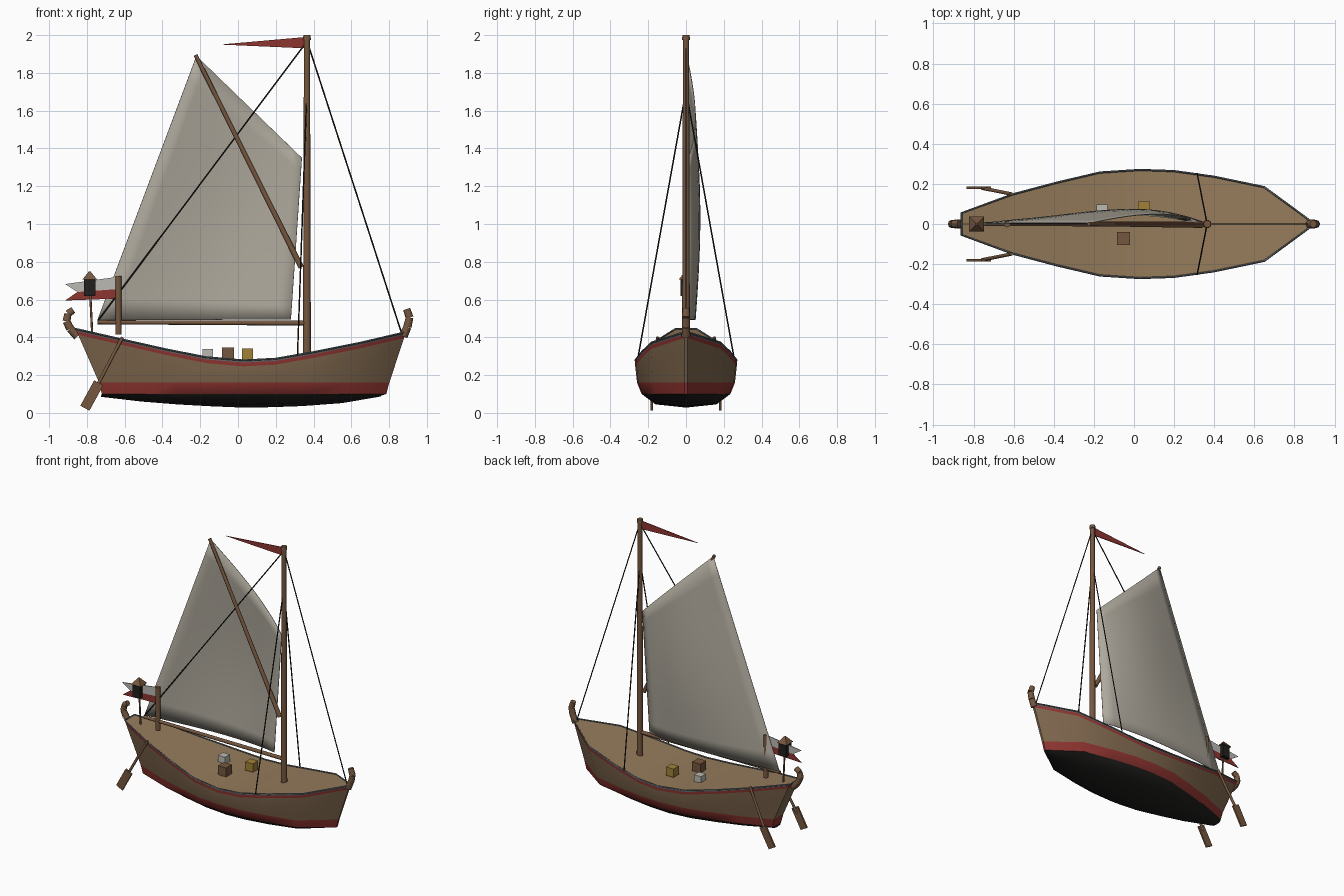
import bpy, bmesh, math
from mathutils import Vector

if "Cube" in bpy.data.objects:
    bpy.data.objects.remove(bpy.data.objects["Cube"])


def mat(name, r, g, b):
    m = bpy.data.materials.new(name)
    m.diffuse_color = (r, g, b, 1)
    m.use_nodes = True
    m.node_tree.nodes["Principled BSDF"].inputs["Base Color"].default_value = m.diffuse_color
    return m


HULL = mat("hull_wood", .21, .135, .075)
DECK = mat("deck_wood", .30, .20, .105)
SPAR = mat("spar_wood", .18, .095, .05)
RED = mat("red", .27, .035, .03)
BLACK = mat("black", .015, .014, .013)
RAIL = mat("rail_grey", .12, .14, .15)
CLOTH = mat("cloth", .42, .39, .33)
WHITE = mat("pale", .50, .49, .45)
GOLD = mat("gold", .36, .22, .04)


def mesh_obj(name, verts, faces, mats, idx=None, smooth=False):
    me = bpy.data.meshes.new(name)
    me.from_pydata([tuple(v) for v in verts], [], faces)
    for m in mats:
        me.materials.append(m)
    if idx:
        for p, i in zip(me.polygons, idx):
            p.material_index = i
    bm = bmesh.new()
    bm.from_mesh(me)
    bmesh.ops.remove_doubles(bm, verts=bm.verts, dist=1e-5)
    bmesh.ops.recalc_face_normals(bm, faces=bm.faces)
    bm.to_mesh(me)
    bm.free()
    ob = bpy.data.objects.new(name, me)
    bpy.context.collection.objects.link(ob)
    if smooth:
        smooth_obj(ob)
    return ob


def smooth_obj(ob, angle=35):
    bpy.ops.object.select_all(action='DESELECT')
    ob.select_set(True)
    bpy.context.view_layer.objects.active = ob
    bpy.ops.object.shade_smooth_by_angle(angle=math.radians(angle))


def rod(name, a, b, r1, r2=None, m=SPAR, sides=10):
    a, b = Vector(a), Vector(b)
    r2 = r1 if r2 is None else r2
    bpy.ops.mesh.primitive_cone_add(vertices=sides, radius1=r1, radius2=r2, depth=(b - a).length,
                                    location=(a + b) / 2,
                                    rotation=(b - a).to_track_quat('Z', 'Y').to_euler())
    ob = bpy.context.object
    ob.name = name
    ob.data.materials.append(m)
    if sides > 6:
        smooth_obj(ob, 50)
    return ob


def box(name, loc, size, m, rot=(0, 0, 0)):
    bpy.ops.mesh.primitive_cube_add(size=1, location=loc, rotation=rot)
    ob = bpy.context.object
    ob.name = name
    ob.scale = size
    ob.data.materials.append(m)
    return ob


def sheet(name, outline, m, y=0):
    ob = mesh_obj(name, [(x, y, z) for x, z in outline], [list(range(len(outline)))], [m])
    s = ob.modifiers.new("thickness", 'SOLIDIFY')
    s.thickness, s.offset = .005, 0
    return ob


# Hull stations: x, half width, sheer height, keel height
stations = [(-.86, .055, .445, .085), (-.605, .148, .387, .06), (-.383, .207, .337, .045),
            (-.17, .257, .295, .035), (.03, .27, .278, .028), (.2, .264, .287, .03),
            (.40, .236, .322, .036), (.65, .184, .372, .052), (.89, .008, .428, .087)]


def section(x, w, s, k):
    """Half section, from the rail down to the keel."""
    low = .855 if x < 0 else .90
    out = []
    for z, f in ((s, 1), (s - .012, 1), (s - .032, .995), (.16, .96), (.1, .87)):
        t = (s - z) / (s - .16)
        kx = 1 + (low - 1) * min(t, 1) - max(t - 1, 0) * .08
        out.append((x * kx, w * f, z))
    kx = .843 if x < 0 else .85
    out.append((x * kx, w * .6, k * .6 + .1 * .4 - .012 * (1 - abs(x))))
    out.append((x * kx, 0, k))
    return out


verts, faces, idx = [], [], []
for st in stations:
    half = section(*st)
    verts += half + [(x, -y, z) for x, y, z in reversed(half[:-1])]
n = 13
band = [RAIL, RED, HULL, RED, BLACK]
band_of = [0, 1, 2, 1, 3, 3, 3, 3, 1, 2, 1, 0]
for i in range(len(stations) - 1):
    for j in range(n - 1):
        a = i * n + j
        faces.append((a, a + 1, a + n + 1, a + n))
        idx.append(band_of[j])
for base in (0, (len(stations) - 1) * n):
    for j in range(6):
        faces.append((base + j, base + j + 1, base + 11 - j, base + 12 - j)
                     if j < 5 else (base + 5, base + 6, base + 7))
        idx.append(band_of[j])
mesh_obj("hull", verts, faces, [RAIL, RED, HULL, BLACK], idx, True)

# Deck follows the sheer
dv = [(x, sgn * w, s - .004) for x, w, s, k in stations for sgn in (1, -1)]
mesh_obj("deck", dv, [(2 * i, 2 * i + 1, 2 * i + 3, 2 * i + 2) for i in range(len(stations) - 1)],
         [DECK], None, True)

# Rail along the sheer
cu = bpy.data.curves.new("rail", 'CURVE')
cu.dimensions, cu.bevel_depth, cu.bevel_resolution = '3D', .005, 0
loop = [(x, w, s) for x, w, s, k in stations] + [(x, -w, s) for x, w, s, k in reversed(stations)]
sp = cu.splines.new('POLY')
sp.points.add(len(loop) - 1)
for p, c in zip(sp.points, loop):
    p.co = (*c, 1)
sp.use_cyclic_u = True
cu.materials.append(RAIL)
bpy.context.collection.objects.link(bpy.data.objects.new("rail", cu))

# Curled stem and stern posts
curls = {"stern_curl": [(-.85, .405), (-.888, .445), (-.908, .485), (-.9, .525), (-.872, .545)],
         "bow_curl": [(.875, .405), (.897, .455), (.908, .505), (.893, .55)]}
for name, pts in curls.items():
    for i, (a, b) in enumerate(zip(pts, pts[1:])):
        rod(f"{name}_{i + 1}", (a[0], 0, a[1]), (b[0], 0, b[1]), .023 - .001 * i, .021 - .001 * i, sides=8)

# Mast, boom and sprit
rod("mast", (.365, 0, .3), (.365, 0, 1.98), .021, .016, sides=12)
rod("mast_cap", (.365, 0, 1.975), (.365, 0, 2.0), .021, .019, sides=8)
rod("boom", (.36, 0, .475), (-.745, 0, .48), .013, .011)
rod("sprit", (.335, -.005, .77), (-.225, 0, 1.895), .015, .011)

# Billowing four-sided sail
tack, clew, peak, throat = (Vector(p) for p in
                            ((.28, .012, .495), (-.745, .005, .49), (-.22, .005, 1.89), (.338, .012, 1.35)))
N = 12
sv = []
for i in range(N + 1):
    v = i / N
    for j in range(N + 1):
        u = j / N
        p = tack.lerp(throat, v).lerp(clew.lerp(peak, v), u)
        p.y += math.sin(math.pi * u ** .8) * (.04 + .025 * math.sin(math.pi * v))
        sv.append(p)
sf = [(i * (N + 1) + j, i * (N + 1) + j + 1, (i + 1) * (N + 1) + j + 1, (i + 1) * (N + 1) + j)
      for i in range(N) for j in range(N)]
sail = mesh_obj("sail", sv, sf, [CLOTH], None, True)
sm = sail.modifiers.new("thickness", 'SOLIDIFY')
sm.thickness, sm.offset = .004, 0

# Rigging
rod("forestay", (.375, 0, 1.94), (.865, 0, .425), .004, m=BLACK, sides=6)
rod("backstay", (.36, 0, 1.96), (-.74, 0, .49), .004, m=BLACK, sides=6)
for side, y in (("left", 1), ("right", -1)):
    rod(f"shroud_{side}", (.362, .012 * y, 1.64), (.315, .252 * y, .305), .004, m=BLACK, sides=6)

# Pennant and swallow-tailed stern flag on its staff
sheet("pennant", [(.36, 1.99), (.36, 1.93), (-.095, 1.95)], RED)
rod("flag_staff", (-.633, 0, .415), (-.633, 0, .725), .017, .017)
sheet("flag_upper", [(-.64, .72), (-.64, .655), (-.85, .64), (-.915, .682)], WHITE)
sheet("flag_lower", [(-.64, .655), (-.64, .605), (-.915, .595), (-.85, .64)], RED)

# Stern lantern
rod("lantern_post", (-.772, 0, .42), (-.782, 0, .625), .006, sides=8)
box("lantern_base", (-.785, 0, .623), (.058, .058, .01), BLACK)
box("lantern_body", (-.785, 0, .664), (.06, .06, .085), BLACK)
bpy.ops.mesh.primitive_cone_add(vertices=4, radius1=.054, radius2=.006, depth=.042,
                                location=(-.785, 0, .728), rotation=(0, 0, math.pi / 4))
bpy.context.object.name = "lantern_roof"
bpy.context.object.data.materials.append(SPAR)

# Steering oars on both quarters
for side, y in (("left", 1), ("right", -1)):
    rod(f"oar_shaft_{side}", (-.612, .15 * y, .40), (-.755, .178 * y, .125), .009)
    box(f"oar_blade_{side}", (-.774, .181 * y, .092), (.055, .012, .153), SPAR,
        (0, math.atan2(.48, .88), 0))

# Cargo boxes on the deck
for name, x, y, s, m in (("pale_crate", -.16, .07, .055, WHITE), ("brown_crate", -.053, -.073, .065, SPAR),
                         ("gold_crate", .05, .083, .06, GOLD)):
    box(name, (x, y, .282 + s / 2), (s, s, s), m)
